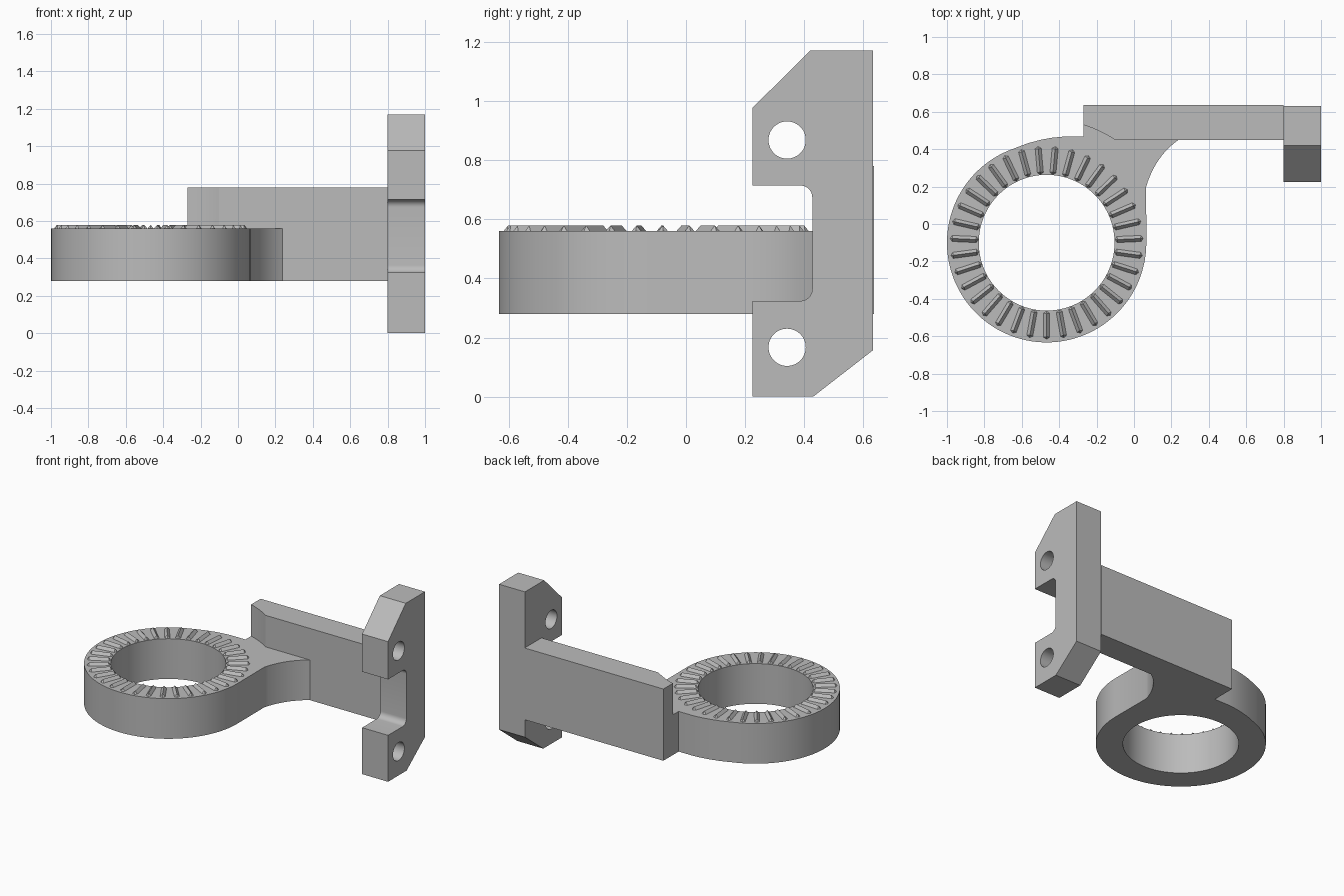
import bpy, bmesh
from math import radians, cos, sin, pi
from mathutils import Matrix, Vector

if "Cube" in bpy.data.objects:
    bpy.data.objects.remove(bpy.data.objects["Cube"], do_unlink=True)

grey = bpy.data.materials.new("plain grey")
grey.use_nodes = True
grey.diffuse_color = (0.5, 0.5, 0.5, 1)
grey.node_tree.nodes["Principled BSDF"].inputs["Base Color"].default_value = (0.5, 0.5, 0.5, 1)

CX, CY = -0.467, -0.1            # ring centre
R_OUT, R_IN, R_CLEAR = 0.533, 0.363, 0.66
Z0, Z1, ARM_TOP = 0.28, 0.56, 0.78


def finish(name, bm):
    bmesh.ops.recalc_face_normals(bm, faces=bm.faces)
    mesh = bpy.data.meshes.new(name)
    bm.to_mesh(mesh)
    bm.free()
    mesh.materials.append(grey)
    obj = bpy.data.objects.new(name, mesh)
    bpy.context.collection.objects.link(obj)
    return obj


def prism(name, points, low, high, axis="z"):
    """Extrude a flat outline along z (xy points) or x (yz points)."""
    place = (lambda a, b, h: (a, b, h)) if axis == "z" else (lambda a, b, h: (h, a, b))
    bm = bmesh.new()
    face = bm.faces.new([bm.verts.new(place(a, b, low)) for a, b in points])
    top = bmesh.ops.extrude_face_region(bm, geom=[face])
    moved = [v for v in top["geom"] if isinstance(v, bmesh.types.BMVert)]
    bmesh.ops.translate(bm, verts=moved, vec=place(0, 0, high - low))
    return finish(name, bm)


def arc(cx, cy, r, start, end, steps):
    angles = [radians(start + (end - start) * i / steps) for i in range(steps + 1)]
    return [(cx + r * cos(a), cy + r * sin(a)) for a in angles]


def circle(cx, cy, r, steps=96):
    return arc(cx, cy, r, 0, 360, steps)[:-1]


def combine(obj, other, operation):
    mod = obj.modifiers.new("combine", "BOOLEAN")
    mod.operation, mod.object, mod.solver = operation, other, "EXACT"
    bpy.context.view_layer.objects.active = obj
    bpy.ops.object.modifier_apply(modifier=mod.name)
    bpy.data.objects.remove(other, do_unlink=True)


def smooth(obj):
    bpy.ops.object.select_all(action="DESELECT")
    obj.select_set(True)
    bpy.context.view_layer.objects.active = obj
    bpy.ops.object.shade_smooth_by_angle(angle=radians(25))


# Ring with the web that blends it into the arm
p, c, q = Vector((0.065, 0.2)), Vector((0.115, 0.365)), Vector((0.24, 0.451))
sweep = [tuple(p * (1 - t) ** 2 + c * 2 * t * (1 - t) + q * t * t)
         for t in (i / 12 for i in range(13))]
shoulder = [(-0.27, 0.467), (-0.38, 0.467), (-0.44, 0.461), (-0.5, 0.45), (-0.57, 0.431)]
ring = prism("ring_bracket", arc(CX, CY, R_OUT, 112, 360, 80) + sweep + shoulder, Z0, Z1)
combine(ring, prism("bore_cutter", circle(CX, CY, R_IN), 0, 1), "DIFFERENCE")

# Arm, relieved around the ring above its top face
arm = prism("arm", [(-0.27, 0.45), (0.8, 0.45), (0.8, 0.635), (-0.27, 0.635)], Z0, ARM_TOP)
combine(arm, prism("clearance_cutter", circle(CX, CY, R_CLEAR, 128), Z1, 1), "DIFFERENCE")
combine(ring, arm, "UNION")
smooth(ring)

# Mounting plate with clipped corners, a rounded notch and two bolt holes
plate_outline = [(0.225, 0), (0.43, 0), (0.632, 0.157), (0.632, 1.17), (0.42, 1.17),
                 (0.225, 0.977), (0.225, 0.714)]
plate_outline += arc(0.387, 0.674, 0.04, 90, 0, 8) + arc(0.387, 0.364, 0.04, 0, -90, 8)
plate_outline.append((0.225, 0.324))
plate = prism("mounting_plate", plate_outline, 0.8, 1, "x")
for z in (0.167, 0.868):
    combine(plate, prism("bolt_cutter", circle(0.342, z, 0.063, 48), 0.7, 1.1, "x"), "DIFFERENCE")
smooth(plate)

# Radial ridges on the ring face: roof shapes with pointed, hipped ends
COUNT, HALF = 35, 0.018
base = [(0.364, 0), (0.376, -HALF), (0.506, -HALF), (0.518, 0), (0.506, HALF), (0.376, HALF)]
bm = bmesh.new()
for i in range(COUNT):
    turn = Matrix.Translation((CX, CY, 0)) @ Matrix.Rotation(-pi / 2 + 2 * pi * i / COUNT, 4, "Z")
    low = [bm.verts.new(turn @ Vector((r, w, Z1 - 0.002))) for r, w in base]
    inner, outer = [bm.verts.new(turn @ Vector((r, 0, Z1 + 0.019))) for r in (0.38, 0.502)]
    bm.faces.new(low[::-1])
    bm.faces.new((low[1], low[2], outer, inner))
    bm.faces.new((low[4], low[5], inner, outer))
    for a, b, tip in ((0, 1, inner), (5, 0, inner), (2, 3, outer), (3, 4, outer)):
        bm.faces.new((low[a], low[b], tip))
finish("ring_ridges", bm)
